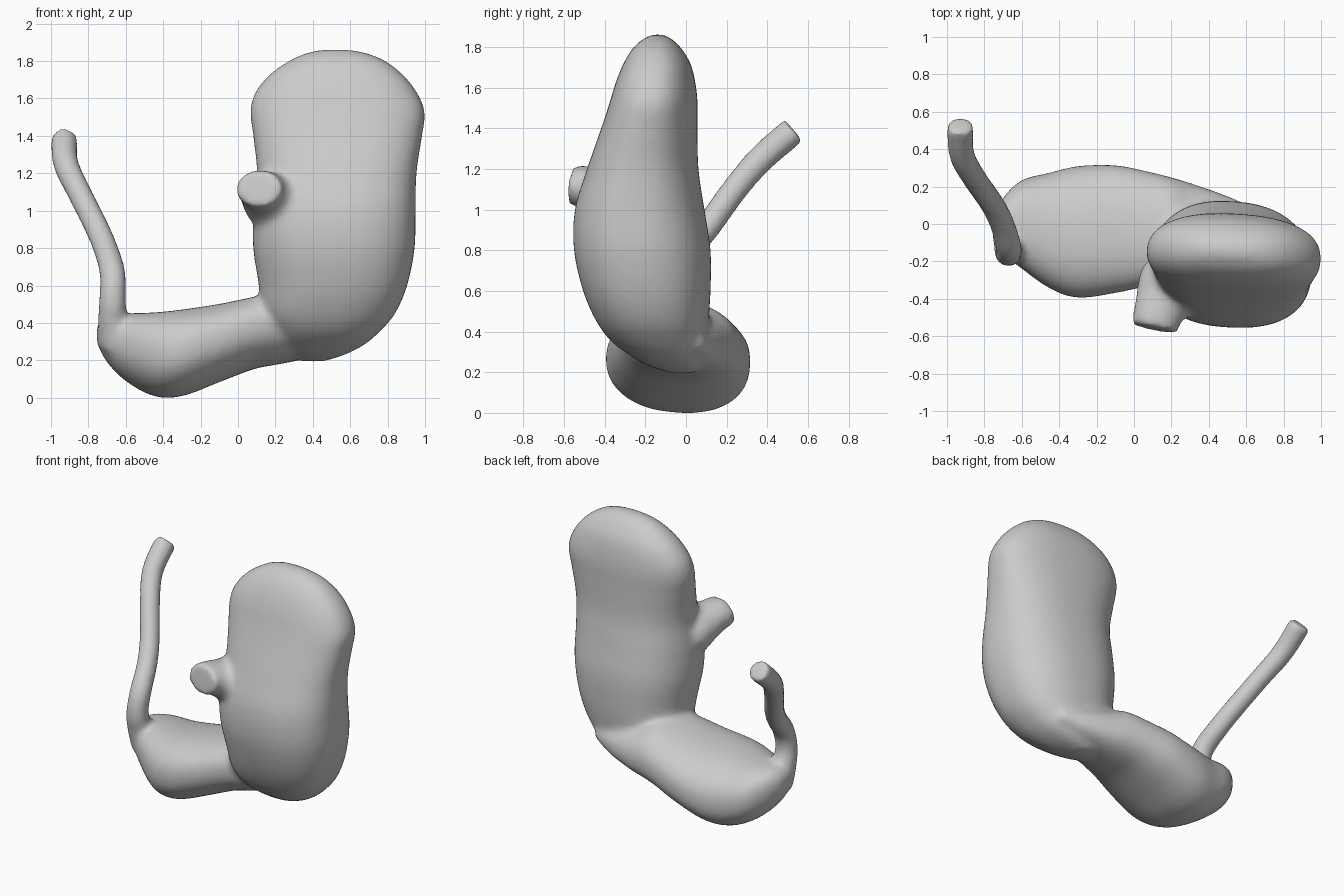
import bpy, bmesh, math
from mathutils import Vector

if "Cube" in bpy.data.objects:
    bpy.data.objects.remove(bpy.data.objects["Cube"])

SIDES = 40
STEPS = 6


def spline(rows):
    """Smoothly interpolate rows of numbers."""
    rows = [Vector(r) for r in rows]
    out = []
    for i in range(len(rows) - 1):
        b, c = rows[i], rows[i + 1]
        a, d = rows[max(i - 1, 0)], rows[min(i + 2, len(rows) - 1)]
        for s in range(STEPS):
            t = s / STEPS
            out.append(b + (c - a) * (t / 2) + (a * 2 - b * 5 + c * 4 - d) * (t * t / 2)
                       + (b * 3 - a - c * 3 + d) * (t ** 3 / 2))
    return out + [rows[-1]]


def oval(power):
    """Points of a unit superellipse."""
    def bend(v):
        return math.copysign(abs(v) ** (2 / power), v)
    angles = [2 * math.pi * k / SIDES for k in range(SIDES)]
    return [(bend(math.cos(a)), bend(math.sin(a))) for a in angles]


def loft(bm, rings):
    """Skin a list of rings and close both ends."""
    loops = [[bm.verts.new(p) for p in ring] for ring in rings]
    faces = [bm.faces.new(loops[0]), bm.faces.new(loops[-1])]
    for low, high in zip(loops, loops[1:]):
        for k in range(SIDES):
            n = (k + 1) % SIDES
            faces.append(bm.faces.new((low[k], low[n], high[n], high[k])))
    bmesh.ops.recalc_face_normals(bm, faces=faces)


def boxed(rows, power, place):
    """Rings that fill the ranges given in each row."""
    rings = []
    for pos, u0, u1, v0, v1 in spline(rows):
        rings.append([place(pos, (u0 + u1) / 2, (u1 - u0) / 2 * u,
                            (v0 + v1) / 2, (v1 - v0) / 2 * v) for u, v in oval(power)])
    return rings


def tube(rows, wide=1.0):
    """Oval rings along a path of x, y, z, radius."""
    path = spline(rows)
    rings = []
    for i, row in enumerate(path):
        way = path[min(i + 1, len(path) - 1)].to_3d() - path[max(i - 1, 0)].to_3d()
        way.normalize()
        side = way.cross(Vector((0.3, 1, -0.7))).normalized() if abs(way.z) > 0.5 \
            else way.cross(Vector((0, 0, 1))).normalized()
        up = side.cross(way)
        rings.append([row.to_3d() + (side * u * wide + up * v) * row[3] for u, v in oval(2)])
    return rings


def pouch_point(z, cx, dx, cy, dy):
    """Pouch sections turn slightly and narrow at the inner back corner."""
    if dx < 0:
        dx *= 1 - 0.3 * max(0, dy)
    return (cx + dx, cy + dy - 0.05 * dx, z)


def lobe_point(x, cy, dy, cz, dz):
    """Lobe sections roll forward as they meet the pouch."""
    roll = 0.06 + 0.2 * max(0, x + 0.1)
    return (x, cy + dy, cz + dz - roll * dy)


bm = bmesh.new()

# Upright main pouch: z, x range, y range
pouch = [
    (0.195, 0.34, 0.46, -0.07, 0.04),
    (0.23, 0.28, 0.57, -0.18, 0.07),
    (0.28, 0.22, 0.67, -0.27, 0.09),
    (0.35, 0.17, 0.755, -0.365, 0.10),
    (0.45, 0.12, 0.84, -0.44, 0.11),
    (0.60, 0.11, 0.905, -0.505, 0.12),
    (0.80, 0.08, 0.945, -0.55, 0.12),
    (1.00, 0.08, 0.95, -0.545, 0.09),
    (1.20, 0.10, 0.955, -0.485, 0.06),
    (1.40, 0.08, 0.985, -0.415, 0.055),
    (1.52, 0.065, 1.00, -0.375, 0.055),
    (1.62, 0.085, 0.965, -0.345, 0.045),
    (1.72, 0.16, 0.89, -0.305, 0.02),
    (1.80, 0.27, 0.79, -0.255, -0.03),
    (1.845, 0.37, 0.68, -0.20, -0.08),
    (1.862, 0.46, 0.58, -0.16, -0.12),
]
loft(bm, boxed(pouch, 2.4, pouch_point))

# Lower lobe running sideways: x, y range, z range
lobe = [
    (0.66, -0.10, 0.08, 0.32, 0.42),
    (0.50, -0.17, 0.15, 0.25, 0.47),
    (0.30, -0.26, 0.22, 0.20, 0.52),
    (0.20, -0.30, 0.25, 0.18, 0.555),
    (0.08, -0.33, 0.28, 0.155, 0.535),
    (-0.10, -0.37, 0.315, 0.085, 0.50),
    (-0.30, -0.395, 0.31, 0.01, 0.47),
    (-0.45, -0.345, 0.275, 0.01, 0.455),
    (-0.60, -0.24, 0.235, 0.09, 0.45),
    (-0.70, -0.16, 0.14, 0.19, 0.44),
    (-0.755, -0.09, 0.03, 0.29, 0.39),
]
loft(bm, boxed(lobe, 2.3, lobe_point))

# Long thin outlet tube
loft(bm, tube([
    (-0.655, -0.09, 0.28, 0.09), (-0.67, -0.13, 0.42, 0.08),
    (-0.67, -0.155, 0.53, 0.072), (-0.67, -0.12, 0.66, 0.07),
    (-0.705, 0.00, 0.79, 0.067), (-0.76, 0.11, 0.92, 0.066),
    (-0.85, 0.24, 1.10, 0.066), (-0.92, 0.37, 1.25, 0.069),
    (-0.93, 0.53, 1.39, 0.072)]))

# Short flared inlet stub
loft(bm, tube([
    (0.30, -0.29, 0.99, 0.18), (0.24, -0.31, 1.02, 0.175),
    (0.19, -0.36, 1.06, 0.15), (0.15, -0.43, 1.09, 0.12),
    (0.125, -0.49, 1.11, 0.105), (0.11, -0.56, 1.12, 0.1)], 1.25))

mesh = bpy.data.meshes.new("stomach")
bm.to_mesh(mesh)
bm.free()
organ = bpy.data.objects.new("stomach", mesh)
bpy.context.collection.objects.link(organ)

# Single grey material
grey = bpy.data.materials.new("light_grey")
grey.use_nodes = True
colour = (0.6, 0.6, 0.6, 1)
grey.diffuse_color = colour
grey.node_tree.nodes["Principled BSDF"].inputs["Base Color"].default_value = colour
mesh.materials.append(grey)

# Fuse the parts and soften the joins
remesh = organ.modifiers.new("fuse", "REMESH")
remesh.mode = "VOXEL"
remesh.voxel_size = 0.018
remesh.use_smooth_shade = True
soften = organ.modifiers.new("soften", "SMOOTH")
soften.factor = 0.5
soften.iterations = 12
